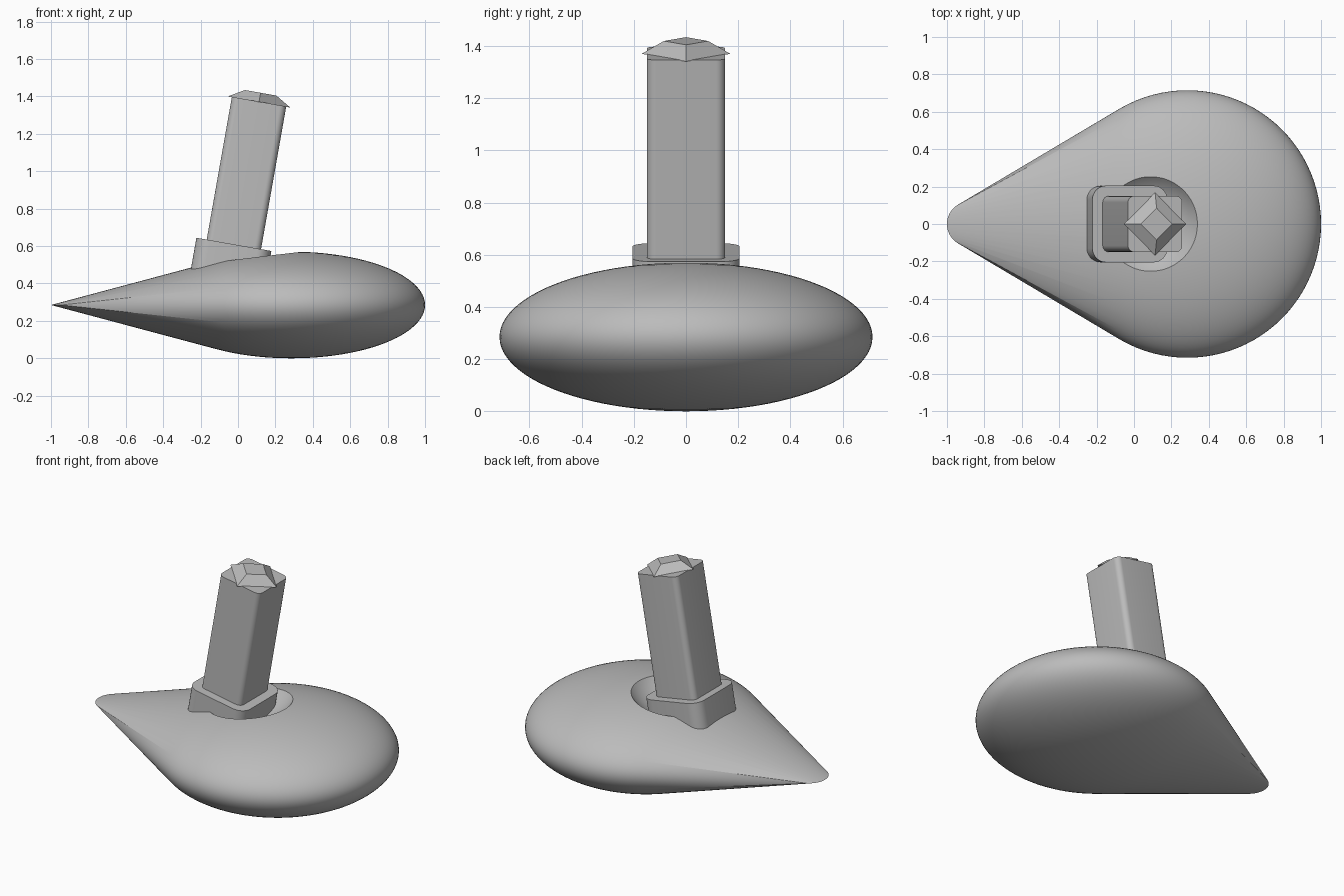
import bpy, bmesh, math
from mathutils import Matrix, Vector

if "Cube" in bpy.data.objects:
    bpy.data.objects.remove(bpy.data.objects["Cube"], do_unlink=True)

grey = bpy.data.materials.new("plain grey")
grey.use_nodes = True
grey.diffuse_color = (0.5, 0.5, 0.5, 1)
grey.node_tree.nodes["Principled BSDF"].inputs["Base Color"].default_value = (0.5, 0.5, 0.5, 1)

TILT = math.radians(10)
FOOT = Vector((-0.022, 0, 0.609))      # where the post leaves the collar
POST_FRAME = Matrix.Translation(FOOT) @ Matrix.Rotation(TILT, 4, 'Y')


def shade(obj):
    bpy.ops.object.select_all(action='DESELECT')
    obj.select_set(True)
    bpy.context.view_layer.objects.active = obj
    bpy.ops.object.shade_smooth_by_angle(angle=math.radians(30))


def make_object(name, bm):
    bmesh.ops.recalc_face_normals(bm, faces=bm.faces)
    mesh = bpy.data.meshes.new(name)
    bm.to_mesh(mesh)
    bm.free()
    mesh.materials.append(grey)
    obj = bpy.data.objects.new(name, mesh)
    bpy.context.collection.objects.link(obj)
    return obj


def rounded_block(name, size_x, size_y, bottom, top, radius):
    """Upright block with rounded vertical corners, in the tilted post frame."""
    bm = bmesh.new()
    place = (Matrix.Translation((0, 0, (bottom + top) / 2))
             @ Matrix.Diagonal((size_x, size_y, top - bottom, 1)))
    bmesh.ops.create_cube(bm, size=1, matrix=place)
    upright = [e for e in bm.edges
               if abs(e.verts[0].co.z - e.verts[1].co.z) > 0.01]
    bmesh.ops.bevel(bm, geom=upright, offset=radius, segments=8,
                    profile=0.5, affect='EDGES')
    obj = make_object(name, bm)
    shade(obj)
    obj.matrix_world = POST_FRAME


# Teardrop body: flattened ball and a thin tip disc wrapped in one hull
bm = bmesh.new()
bmesh.ops.create_uvsphere(
    bm, u_segments=96, v_segments=48, radius=1,
    matrix=Matrix.Translation((0.285, 0, 0.285)) @ Matrix.Diagonal((0.715, 0.715, 0.285, 1)))
bmesh.ops.create_circle(bm, segments=48, radius=0.12,
                        matrix=Matrix.Translation((-0.88, 0, 0.285)))
bmesh.ops.delete(bm, geom=bm.edges[:], context='EDGES_FACES')
bmesh.ops.convex_hull(bm, input=bm.verts[:])
inside = [v for v in bm.verts if not v.link_faces]
bmesh.ops.delete(bm, geom=inside, context='VERTS')
body = make_object("teardrop_body", bm)

# Round hollow around the foot of the post
bm = bmesh.new()
bmesh.ops.create_uvsphere(bm, u_segments=64, v_segments=48, radius=0.35,
                          matrix=Matrix.Translation((0.06, 0, 0.78)))
cutter = make_object("hollow_cutter", bm)
cutter.hide_render = True
hollow = body.modifiers.new("hollow", 'BOOLEAN')
hollow.operation = 'DIFFERENCE'
hollow.solver = 'EXACT'
hollow.object = cutter
bpy.context.view_layer.objects.active = body
bpy.ops.object.modifier_apply(modifier="hollow")
bpy.data.objects.remove(cutter, do_unlink=True)
shade(body)

# Collar and post
rounded_block("collar", 0.407, 0.41, -0.2, 0, 0.075)
rounded_block("post", 0.295, 0.30, -0.1, 0.775, 0.035)

# Four-sided cap with a flat top, set cornerwise on the post
bm = bmesh.new()
bmesh.ops.create_cone(bm, cap_ends=True, segments=4, radius1=0.17, radius2=0.085,
                      depth=0.05, matrix=Matrix.Translation((0, 0, 0.798)))
cap = make_object("cap", bm)
cap.matrix_world = POST_FRAME
